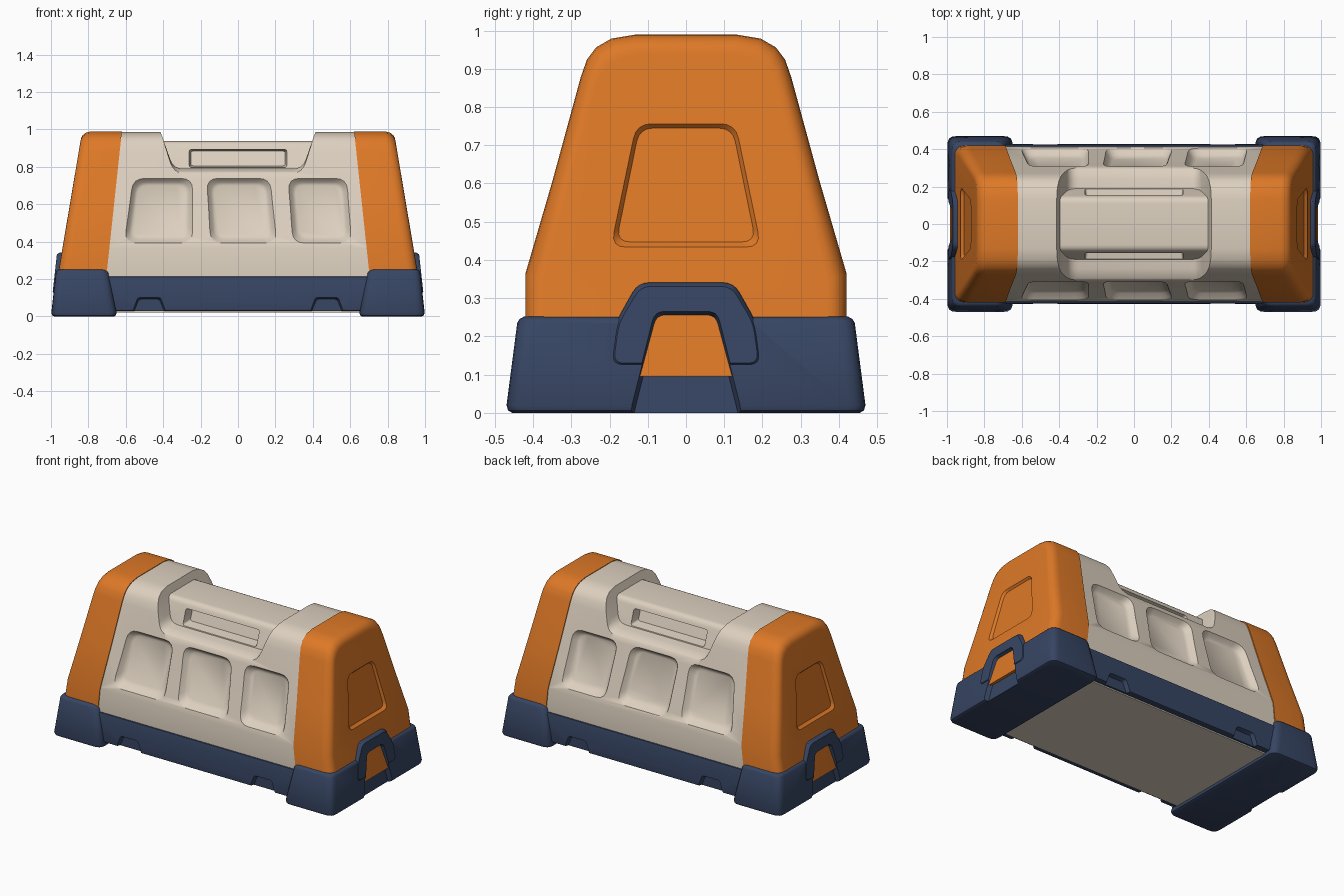
import bpy, bmesh, math
from mathutils import Vector

if "Cube" in bpy.data.objects:
    bpy.data.objects.remove(bpy.data.objects["Cube"])


def material(name, rgb):
    m = bpy.data.materials.new(name)
    m.diffuse_color = (*rgb, 1)
    m.use_nodes = True
    m.node_tree.nodes["Principled BSDF"].inputs["Base Color"].default_value = m.diffuse_color
    return m


CREAM = material("cream", (0.72, 0.63, 0.52))
ORANGE = material("orange", (0.73, 0.19, 0.02))
NAVY = material("navy", (0.038, 0.06, 0.125))


def rounded(pts, r, n=4):
    """Round the corners of a 2D polygon."""
    out = []
    for i, p in enumerate(pts):
        p, a, b = Vector(p), Vector(pts[i - 1]), Vector(pts[(i + 1) % len(pts)])
        s = p + (a - p).normalized() * r
        e = p + (b - p).normalized() * r
        for k in range(n + 1):
            t = k / n
            out.append(tuple(s * (1 - t) ** 2 + p * 2 * t * (1 - t) + e * t * t))
    return out


def grow(pts, e):
    """Expand (or shrink) a 2D polygon by about e on each side."""
    us, vs = [p[0] for p in pts], [p[1] for p in pts]
    cu, cv = (min(us) + max(us)) / 2, (min(vs) + max(vs)) / 2
    hu, hv = (max(us) - min(us)) / 2, (max(vs) - min(vs)) / 2
    return [(cu + (u - cu) * (1 + e / hu), cv + (v - cv) * (1 + e / hv)) for u, v in pts]


def loft(name, rings, mat=None):
    """Skin a closed solid through rings of equal point count."""
    bm = bmesh.new()
    vr = [[bm.verts.new(p) for p in ring] for ring in rings]
    n = len(vr[0])
    for a, b in zip(vr, vr[1:]):
        for i in range(n):
            j = (i + 1) % n
            bm.faces.new((a[i], a[j], b[j], b[i]))
    bm.faces.new(vr[0])
    bm.faces.new(vr[-1])
    bmesh.ops.recalc_face_normals(bm, faces=bm.faces)
    me = bpy.data.meshes.new(name)
    bm.to_mesh(me)
    bm.free()
    if mat:
        me.materials.append(mat)
    ob = bpy.data.objects.new(name, me)
    bpy.context.collection.objects.link(ob)
    return ob


def activate(ob):
    bpy.ops.object.select_all(action='DESELECT')
    ob.select_set(True)
    bpy.context.view_layer.objects.active = ob


def boolean(ob, tool, op='DIFFERENCE'):
    activate(ob)
    m = ob.modifiers.new("cut", 'BOOLEAN')
    m.operation, m.solver, m.object = op, 'EXACT', tool
    bpy.ops.object.modifier_apply(modifier=m.name)
    bpy.data.objects.remove(tool, do_unlink=True)


def finish(ob, mirror=False):
    activate(ob)
    if mirror:
        m = ob.modifiers.new("mirror", 'MIRROR')
        m.use_mirror_merge = False
        bpy.ops.object.modifier_apply(modifier=m.name)
    bpy.ops.object.shade_smooth_by_angle(angle=math.radians(38))


def recess(ob, poly, place, steps):
    """Cut a soft-edged pocket; place(u, v, d) puts a point at height d over the surface."""
    boolean(ob, loft("cutter", [[place(u, v, d) for u, v in grow(poly, e)] for d, e in steps]))


def sym(half):
    return half + [(-y, z) for y, z in reversed(half)]


# Shared end-on outline (y, z) from shoulder to crown
UPPER = [(0.415, 0.36), (0.345, 0.60), (0.27, 0.875), (0.254, 0.92), (0.23, 0.952),
         (0.19, 0.975), (0.13, 0.985)]

# Cream body with sloping ends
prof = sym([(0.39, 0.022), (0.39, 0.18), (0.414, 0.2)] + UPPER)
body = loft("body", [[(s * (0.72 - 0.107 * (z - 0.25)), y, z) for y, z in prof] for s in (-1, 1)], CREAM)

# Saddle cut out of the top for the handle
saddle = rounded([(-0.44, 1.06), (-0.345, 0.79), (0.345, 0.79), (0.44, 1.06)], 0.05)
rows = [(-0.6, 0.25), (-0.29, 0.016), (-0.24, 0), (0.24, 0), (0.29, 0.016), (0.6, 0.25)]
boolean(body, loft("cutter", [[(x, y, z - d) for x, z in saddle] for y, d in rows]))

# Three side pockets on front and back
POCKETS = [[(-0.60, 0.40), (-0.25, 0.40), (-0.25, 0.73), (-0.555, 0.73)],
           [(-0.14, 0.40), (0.20, 0.40), (0.165, 0.73), (-0.16, 0.73)],
           [(0.30, 0.40), (0.60, 0.40), (0.575, 0.73), (0.275, 0.73)]]
for s in (-1, 1):
    def side(x, z, d, s=s):
        return (x, s * (0.415 - 0.285 * (z - 0.36) + d), z)
    for p in POCKETS:
        recess(body, rounded(p, 0.06), side,
               [(0.015, 0.02), (-0.006, 0.003), (-0.03, -0.012), (-0.042, -0.03)])
finish(body)

# Handle bar with a finger slot on both sides
bar = rounded([(-0.2, 0.76), (0.2, 0.76), (0.14, 0.937), (-0.14, 0.937)], 0.03)
handle = loft("handle", [[(x, y, z) for y, z in bar] for x in (-0.425, 0.425)], CREAM)
slot = rounded([(-0.26, 0.797), (0.26, 0.797), (0.26, 0.892), (-0.26, 0.892)], 0.015)
for s in (-1, 1):
    recess(handle, slot, lambda x, z, d, s=s: (x, s * (0.2 - 0.339 * (z - 0.76) + d), z),
           [(0.02, 0.004), (-0.01, 0), (-0.06, -0.008)])
finish(handle)


# Orange end caps with rounded outer rim
def cap_x(z):
    return 0.96 - 0.16 * (z - 0.25)


cap_prof = sym([(0.42, 0.1)] + [(y + 0.005, z + 0.004) for y, z in UPPER])
rings = [[(0.70 - 0.107 * (z - 0.25), y, z) for y, z in cap_prof]]
for k in range(6):
    a = math.radians(18 * k)
    inset = 0.05 * (1 - math.cos(a))
    rings.append([(cap_x(z) - 0.06 * (1 - math.sin(a)), y * (1 - inset / 0.42), z * (1 - inset / 0.99))
                  for y, z in cap_prof])
cap = loft("end_caps", rings, ORANGE)
panel = rounded([(-0.195, 0.435), (0.195, 0.435), (0.13, 0.757), (-0.13, 0.757)], 0.04)
recess(cap, panel, lambda y, z, d: (cap_x(z) + d, y, z),
       [(0.02, 0.008), (-0.003, 0.002), (-0.02, -0.012)])
finish(cap, True)


# Navy corner feet with raised centre tab and notch
def foot_x(z):
    return 1.0 - 0.11 * z


rings = []
for z, i in [(0, 0.018), (0.006, 0.006), (0.02, 0), (0.235, 0), (0.246, 0.005), (0.252, 0.016)]:
    x0, x1, y = 0.645 + 0.2 * z + i, foot_x(z) - i, 0.472 - 0.13 * z - i
    rings.append([(u, v, z) for u, v in rounded([(x0, -y), (x1, -y), (x1, y), (x0, y)], 0.045)])
feet = loft("base_feet", rings, NAVY)
tab = rounded([(-0.2, 0.12), (0.2, 0.12), (0.185, 0.235), (0.125, 0.341), (-0.125, 0.341), (-0.185, 0.235)], 0.03)
boolean(feet, loft("tab", [[(0.85, y, z) for y, z in tab],
                           [(foot_x(z) - 0.008, y, z) for y, z in tab],
                           [(foot_x(z) + 0.005, y, z) for y, z in grow(tab, -0.01)]]), 'UNION')
notch = rounded([(-0.16, -0.06), (0.16, -0.06), (0.08, 0.262), (-0.08, 0.262)], 0.025)
recess(feet, notch, lambda y, z, d: (foot_x(z) + d, y, z),
       [(0.03, 0.008), (0.003, 0.003), (-0.028, -0.012)])
finish(feet, True)

# Navy side rails with small notches at the bottom edge
for s, name in ((-1, "front_rail"), (1, "back_rail")):
    sec = rounded([(s * 0.36, 0.03), (s * 0.428, 0.03), (s * 0.423, 0.213), (s * 0.36, 0.213)], 0.008, 2)
    rail = loft(name, [[(x, y, z) for y, z in sec] for x in (-0.72, 0.72)], NAVY)
    for c in (-0.475, 0.475):
        p = rounded([(c - 0.1, -0.01), (c + 0.1, -0.01), (c + 0.06, 0.1), (c - 0.06, 0.1)], 0.015)
        recess(rail, p, lambda x, z, d, s=s: (x, s * (0.427 + d), z),
               [(0.02, 0.006), (0, 0.002), (-0.025, -0.008)])
    finish(rail)
